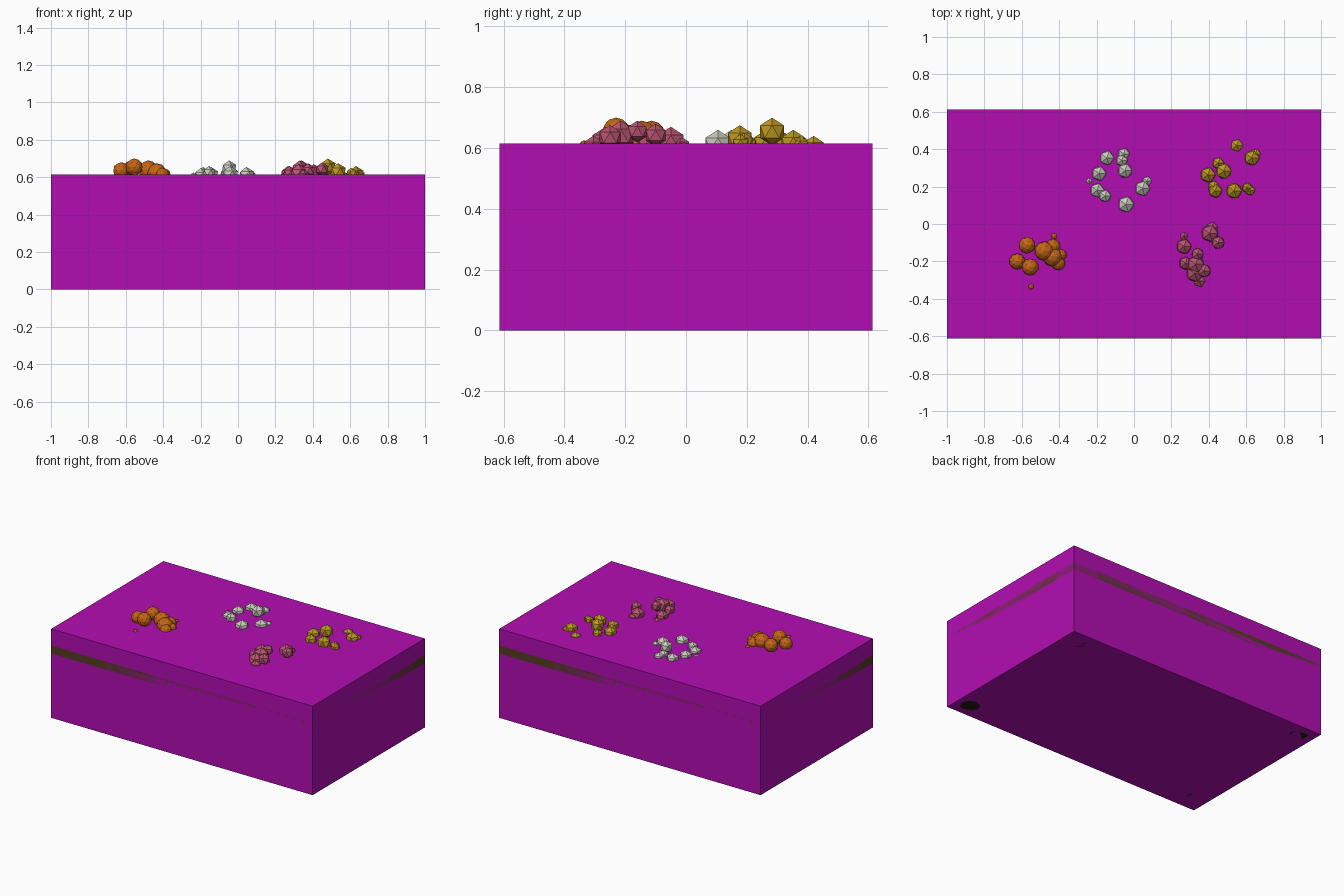
import bpy, bmesh
from mathutils import Matrix

HX, HY, H = 1.0, 0.613, 0.615


def material(name, rgb):
    m = bpy.data.materials.new(name)
    m.diffuse_color = (*rgb, 1)
    return m


def finish(name, bm, mat):
    me = bpy.data.meshes.new(name)
    bm.to_mesh(me)
    bm.free()
    me.materials.append(mat)
    ob = bpy.data.objects.new(name, me)
    bpy.context.collection.objects.link(ob)
    return ob


def box(name, z0, z1, mat):
    bm = bmesh.new()
    bmesh.ops.create_cube(bm, size=1, matrix=Matrix.Translation((0, 0, (z0 + z1) / 2))
                          @ Matrix.Diagonal((2 * HX, 2 * HY, z1 - z0, 1)))
    return finish(name, bm, mat)


def cluster(name, balls, mat, detail):
    """Faceted balls (x, y, radius, top height) half sunk into the lid."""
    bm = bmesh.new()
    for x, y, r, top in balls:
        bmesh.ops.create_icosphere(bm, subdivisions=detail, radius=r,
                                   matrix=Matrix.Translation((x, y, top - r)))
    return finish(name, bm, mat)


purple = material("purple", (0.45, 0.004, 0.45))
brown = material("brown", (0.09, 0.045, 0.015))
dark = material("dark", (0.02, 0.01, 0.01))
white = material("white", (0.6, 0.6, 0.52))
gold = material("gold", (0.52, 0.32, 0.015))
pink = material("pink", (0.5, 0.09, 0.17))
orange = material("orange", (0.55, 0.13, 0.008))

# Solid block with a flush dark band below the lid
box("body", 0, H, purple)
box("lid_band", 0.445, 0.50, brown)

# Foot discs set flush into the underside
bm = bmesh.new()
for sx in (-1, 1):
    for sy in (-1, 1):
        bmesh.ops.create_cone(bm, cap_ends=True, segments=8, radius1=0.065, radius2=0.065, depth=0.05,
                              matrix=Matrix.Translation((sx * (HX - 0.1), sy * (HY - 0.1), 0.025)))
finish("feet", bm, dark)

# Four flower clusters on top
cluster("white_cluster", [
    (-.145, .353, .043, .655), (-.055, .375, .035, .645), (-.065, .34, .035, .65),
    (-.048, .285, .043, .69), (-.187, .27, .043, .655), (-.197, .18, .043, .65),
    (-.155, .15, .036, .66), (-.043, .105, .048, .66), (.045, .19, .045, .655),
    (.07, .23, .028, .635), (-.24, .23, .018, .625)], white, 1)
cluster("gold_cluster", [
    (.55, .42, .038, .64), (.63, .353, .045, .66), (.65, .375, .03, .64),
    (.45, .325, .035, .65), (.48, .283, .046, .70), (.395, .263, .045, .66),
    (.425, .2, .035, .645), (.435, .177, .04, .66), (.535, .177, .046, .675),
    (.605, .193, .03, .65), (.62, .18, .03, .645)], gold, 1)
cluster("pink_cluster", [
    (.267, -.12, .045, .66), (.267, -.065, .025, .63), (.275, -.21, .038, .66),
    (.33, -.215, .05, .69), (.34, -.16, .036, .69), (.325, -.265, .05, .67),
    (.375, -.25, .04, .675), (.35, -.305, .036, .64), (.405, -.05, .05, .67),
    (.417, -.02, .035, .64), (.45, -.10, .038, .68)], pink, 1)
cluster("orange_cluster", [
    (-.625, -.20, .043, .68), (-.572, -.113, .045, .69), (-.555, -.23, .046, .70),
    (-.48, -.145, .052, .69), (-.435, -.175, .053, .675), (-.433, -.12, .04, .66),
    (-.405, -.21, .038, .65), (-.39, -.165, .03, .645), (-.427, -.065, .018, .625),
    (-.55, -.335, .016, .625)], orange, 2)
